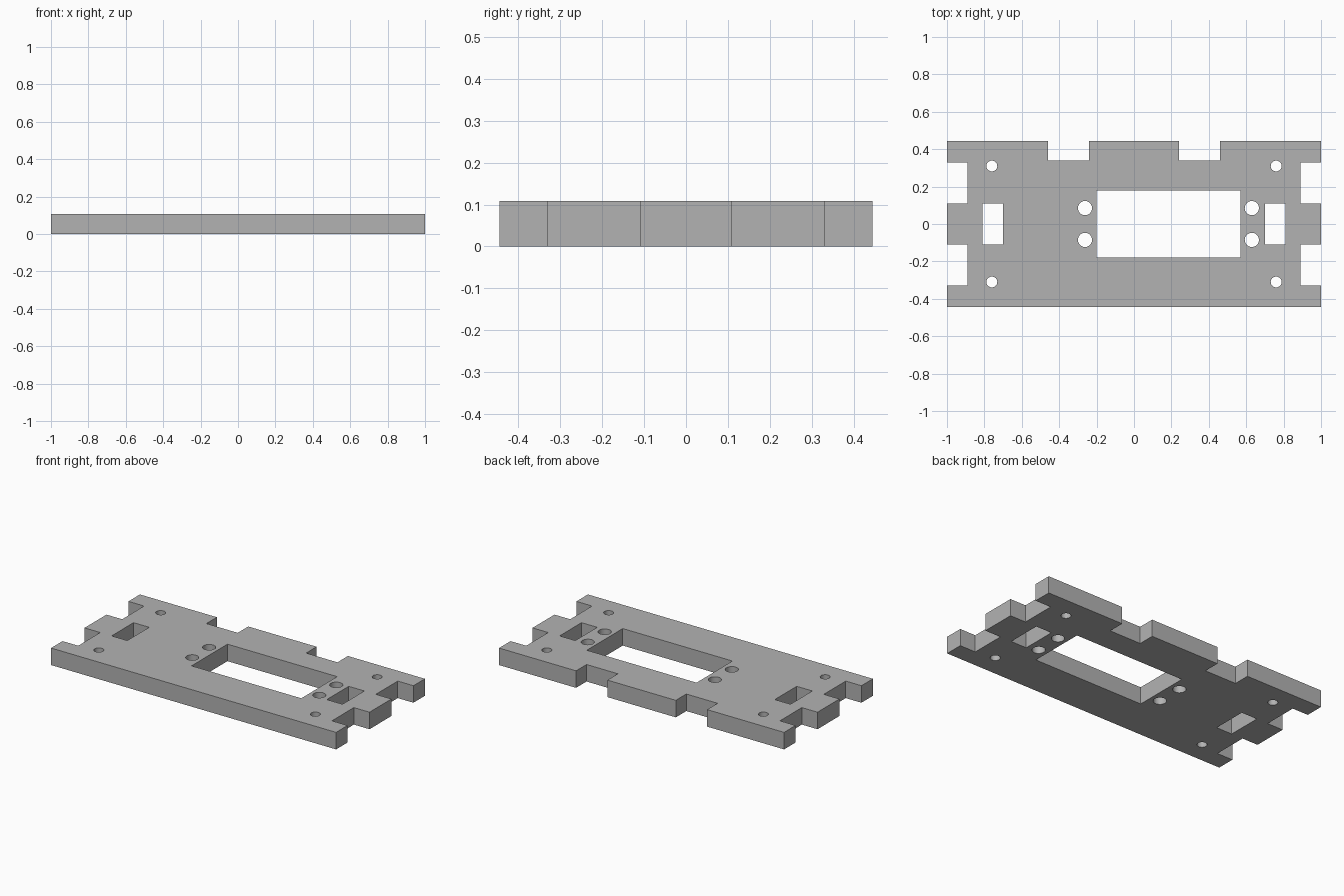
import bpy, bmesh, math

cube = bpy.data.objects.get("Cube")
if cube:
    bpy.data.objects.remove(cube, do_unlink=True)

THICK = 0.108

grey = bpy.data.materials.new("plain grey")
grey.use_nodes = True
colour = (0.45, 0.45, 0.45, 1)
grey.diffuse_color = colour
grey.node_tree.nodes["Principled BSDF"].inputs["Base Color"].default_value = colour

curve = bpy.data.curves.new("mounting_plate", "CURVE")
curve.dimensions = "2D"
curve.fill_mode = "BOTH"
curve.extrude = THICK / 2


def loop(points):
    spline = curve.splines.new("POLY")
    spline.points.add(len(points) - 1)
    for p, (x, y) in zip(spline.points, points):
        p.co = (x, y, 0, 1)
    spline.use_cyclic_u = True


def rectangle(x0, x1, y):
    loop([(x0, -y), (x1, -y), (x1, y), (x0, y)])


def circle(x, y, r, sides=32):
    turn = 2 * math.pi / sides
    loop([(x + r * math.cos(i * turn), y + r * math.sin(i * turn)) for i in range(sides)])


# Notched outline: one half, then its mirror
half = [(1, -0.445), (1, -0.33), (0.89, -0.33), (0.89, -0.11), (1, -0.11),
        (1, 0.11), (0.89, 0.11), (0.89, 0.33), (1, 0.33), (1, 0.445),
        (0.46, 0.445), (0.46, 0.34), (0.24, 0.34), (0.24, 0.445)]
loop(half + [(-x, y) for x, y in reversed(half)])

# Large window and the two tab slots
rectangle(-0.2, 0.57, 0.18)
for side in (-1, 1):
    rectangle(*sorted((side * 0.7, side * 0.81)), 0.11)

# Screw holes beside the window and near the corners
for sy in (-1, 1):
    for x in (-0.262, 0.63):
        circle(x, sy * 0.085, 0.038)
    for x in (-0.76, 0.76):
        circle(x, sy * 0.31, 0.029)

# Turn the filled profile into a closed mesh
plate = bpy.data.objects.new("mounting_plate", curve)
bpy.context.collection.objects.link(plate)
bpy.ops.object.select_all(action="DESELECT")
plate.select_set(True)
bpy.context.view_layer.objects.active = plate
bpy.ops.object.convert(target="MESH")
plate = bpy.context.object

bm = bmesh.new()
bm.from_mesh(plate.data)
bmesh.ops.translate(bm, verts=bm.verts, vec=(0, 0, THICK / 2))
bmesh.ops.remove_doubles(bm, verts=bm.verts, dist=0.0001)
bmesh.ops.recalc_face_normals(bm, faces=bm.faces)
bm.to_mesh(plate.data)
bm.free()

plate.data.materials.clear()
plate.data.materials.append(grey)
bpy.ops.object.shade_smooth_by_angle(angle=math.radians(30))
